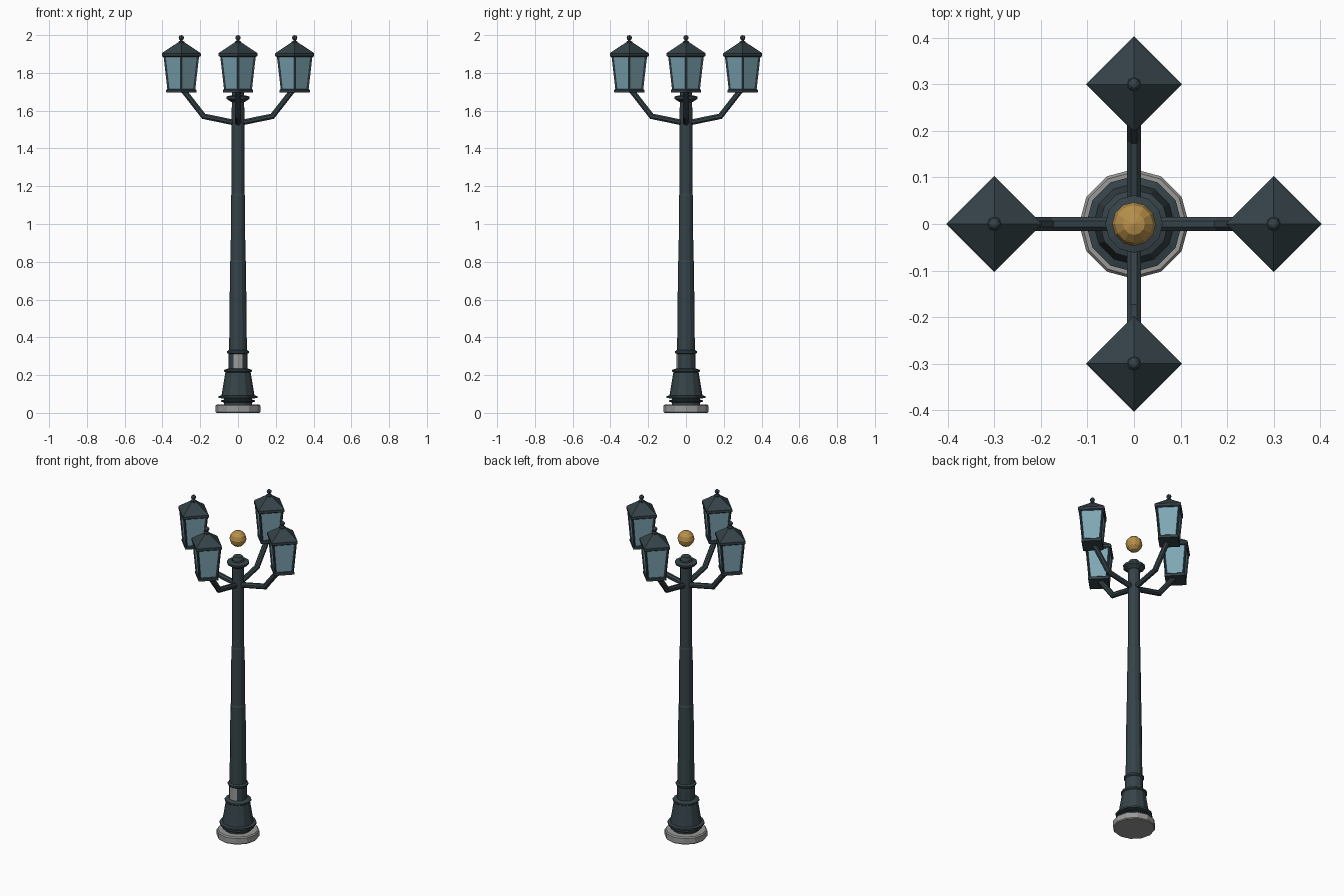
import bpy
import bmesh
import math
from mathutils import Vector, Matrix

cube = bpy.data.objects.get("Cube")
if cube:
    bpy.data.objects.remove(cube, do_unlink=True)


def material(name, rgb):
    mat = bpy.data.materials.new(name)
    mat.use_nodes = True
    mat.diffuse_color = (*rgb, 1)
    mat.node_tree.nodes["Principled BSDF"].inputs["Base Color"].default_value = (*rgb, 1)
    return mat


iron = material("dark slate iron", (0.036, 0.056, 0.066))
glass = material("pale blue glass", (0.21, 0.39, 0.46))
stone = material("grey stone", (0.32, 0.32, 0.31))
gold = material("gold", (0.48, 0.28, 0.07))


def add_object(name, bm, mat):
    bmesh.ops.recalc_face_normals(bm, faces=bm.faces)
    mesh = bpy.data.meshes.new(name)
    bm.to_mesh(mesh)
    bm.free()
    mesh.materials.append(mat)
    obj = bpy.data.objects.new(name, mesh)
    bpy.context.collection.objects.link(obj)
    return obj


def lathe(name, profile, mat, sides=12, centre=(0, 0)):
    """Turn a bottom-to-top list of (radius, height) into a capped solid."""
    bm = bmesh.new()
    rings = []
    for r, z in profile:
        angles = [math.tau * i / sides for i in range(sides)]
        rings.append([bm.verts.new((centre[0] + r * math.cos(a),
                                    centre[1] + r * math.sin(a), z)) for a in angles])
    for low, high in zip(rings, rings[1:]):
        for i in range(sides):
            j = (i + 1) % sides
            bm.faces.new((low[i], low[j], high[j], high[i]))
    bm.faces.new(rings[0][::-1])
    bm.faces.new(rings[-1])
    return add_object(name, bm, mat)


def rod(name, start, end, radius, mat, sides=8):
    """Straight bar between two points."""
    start, end = Vector(start), Vector(end)
    axis = end - start
    bm = bmesh.new()
    turn = axis.to_track_quat('Z', 'Y').to_matrix().to_4x4()
    spin = Matrix.Rotation(math.pi / sides, 4, 'Z')
    bmesh.ops.create_cone(bm, cap_ends=True, segments=sides, radius1=radius,
                          radius2=radius, depth=axis.length,
                          matrix=Matrix.Translation((start + end) / 2) @ turn @ spin)
    return add_object(name, bm, mat)


def ball(name, centre, radius, mat, sides, rings):
    bm = bmesh.new()
    bmesh.ops.create_uvsphere(bm, u_segments=sides, v_segments=rings, radius=radius,
                              matrix=Matrix.Translation(centre))
    return add_object(name, bm, mat)


# Foot and pedestal
lathe("stone_foot", [(0.114, 0), (0.118, 0.005), (0.118, 0.038), (0.112, 0.045)], stone)
lathe("pedestal", [(0.075, 0.045), (0.075, 0.055), (0.09, 0.06), (0.09, 0.066),
                   (0.075, 0.07), (0.075, 0.076), (0.103, 0.079), (0.103, 0.089),
                   (0.087, 0.093), (0.067, 0.215), (0.074, 0.22), (0.074, 0.228),
                   (0.05, 0.235)], iron)

# Neck with a pale access panel on its two front faces
neck = lathe("neck", [(0.05, 0.23), (0.05, 0.315)], iron)
neck.data.materials.append(stone)
for face in neck.data.polygons:
    if face.normal.y < -0.9:
        face.material_index = 1

# Column, narrowing in slight steps
lathe("column", [(0.05, 0.312), (0.057, 0.318), (0.057, 0.327), (0.047, 0.333),
                 (0.042, 0.8), (0.039, 0.81), (0.037, 1.15), (0.034, 1.16),
                 (0.033, 1.66)], iron)
lathe("column_collar", [(0.035, 1.645), (0.06, 1.662), (0.062, 1.675), (0.04, 1.68)], iron)
lathe("column_cap", [(0.033, 1.675), (0.033, 1.695), (0.026, 1.708)], iron)
ball("gold_ball", (0, 0, 1.815), 0.047, gold, 12, 6)

# Four arms, each carrying a square lantern set cornerwise
SIDES = {"left": (1, 0), "back": (0, 1), "right": (-1, 0), "front": (0, -1)}
for side, (dx, dy) in SIDES.items():
    cx, cy = 0.3 * dx, 0.3 * dy

    def out(distance, z):
        return (dx * distance, dy * distance, z)

    rod(side + "_lower_arm", out(0.01, 1.535), out(0.19, 1.572), 0.016, iron)
    rod(side + "_upper_arm", out(0.18, 1.568), out(0.287, 1.705), 0.016, iron)

    lathe(side + "_lantern_tray", [(0.078, 1.695), (0.08, 1.698), (0.08, 1.71),
                                   (0.074, 1.714)], iron, 4, (cx, cy))
    lathe(side + "_lantern_glass", [(0.069, 1.712), (0.09, 1.892)], glass, 4, (cx, cy))
    for ux, uy in SIDES.values():
        rod(side + "_lantern_bar", (cx + 0.069 * ux, cy + 0.069 * uy, 1.71),
            (cx + 0.09 * ux, cy + 0.09 * uy, 1.893), 0.0065, iron, 4)
    lathe(side + "_lantern_roof", [(0.094, 1.884), (0.103, 1.889), (0.103, 1.903),
                                   (0.098, 1.908), (0.012, 1.965)], iron, 4, (cx, cy))
    lathe(side + "_finial_stem", [(0.016, 1.958), (0.016, 1.966), (0.007, 1.97),
                                  (0.007, 1.98)], iron, 8, (cx, cy))
    ball(side + "_finial_ball", (cx, cy, 1.986), 0.014, iron, 8, 6)
